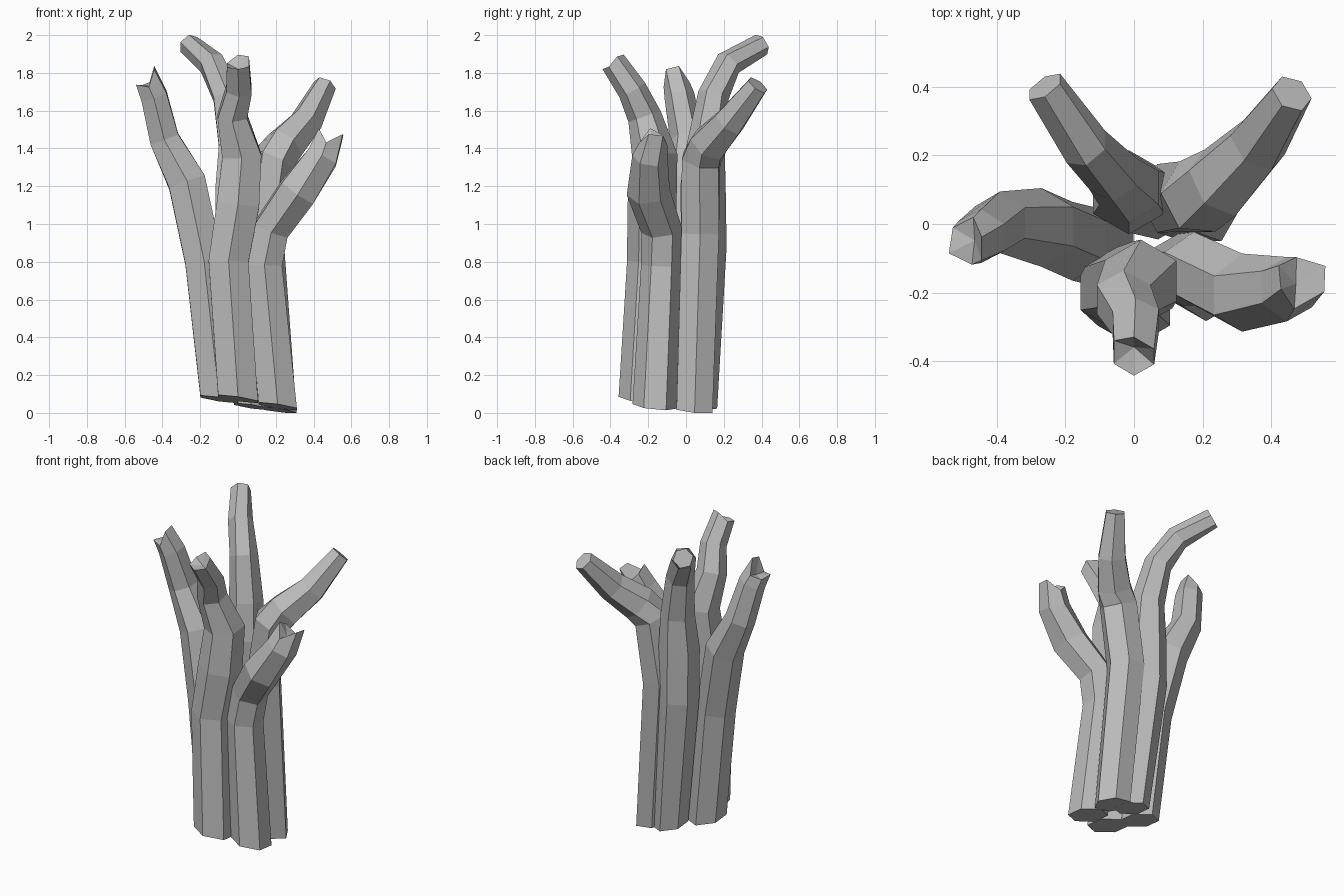
import bpy, bmesh, math
from mathutils import Vector

if "Cube" in bpy.data.objects:
    bpy.data.objects.remove(bpy.data.objects["Cube"])

SIDES = 6

stone = bpy.data.materials.new("plain grey")
stone.use_nodes = True
grey = (0.5, 0.5, 0.5, 1)
stone.diffuse_color = grey
stone.node_tree.nodes["Principled BSDF"].inputs["Base Color"].default_value = grey


def foot_height(x, y):
    """Slanted cut shared by the feet of all stems."""
    return max(0.0, 0.05 - 0.15 * x - 0.1 * y)


def stem(name, path, spin=0, jag=None):
    """Six-sided tube through (x, y, z, radius) points; jag breaks the tip."""
    bm = bmesh.new()
    pts = [Vector(p[:3]) for p in path]
    rings = []
    for i, p in enumerate(pts):
        before, after = pts[max(i - 1, 0)], pts[min(i + 1, len(pts) - 1)]
        tangent = (p - before).normalized() + (after - p).normalized()
        tangent.normalize()
        v = tangent.cross(Vector((1, 0, 0))).normalized()
        u = v.cross(tangent)
        ring = []
        for k in range(SIDES):
            a = math.tau * k / SIDES + math.radians(spin)
            co = p + path[i][3] * (u * math.cos(a) + v * math.sin(a))
            if i == 0:
                co.z = foot_height(co.x, co.y)
            elif jag and i == len(pts) - 1:
                co += tangent * jag[k]
            ring.append(bm.verts.new(co))
        rings.append(ring)
    # Side walls
    for low, high in zip(rings, rings[1:]):
        for k in range(SIDES):
            n = (k + 1) % SIDES
            bm.faces.new((low[k], low[n], high[n], high[k]))
    # Flat foot, and a flat or splintered tip
    bm.faces.new(rings[0])
    cap = bm.faces.new(rings[-1])
    if jag:
        hub = bmesh.ops.poke(bm, faces=[cap])["verts"][0]
        hub.co -= (pts[-1] - pts[-2]).normalized() * 0.04
    bmesh.ops.recalc_face_normals(bm, faces=bm.faces)
    mesh = bpy.data.meshes.new(name)
    bm.to_mesh(mesh)
    bm.free()
    mesh.materials.append(stone)
    obj = bpy.data.objects.new(name, mesh)
    bpy.context.collection.objects.link(obj)
    return obj


# Stem spreading to the -x side, broken tip
stem("side_stem", [
    (-.1, -.07, .1, .115), (-.18, -.05, .8, .115), (-.27, -.01, 1.22, .115),
    (-.39, .005, 1.45, .09), (-.445, -.035, 1.68, .08), (-.48, -.055, 1.76, .07),
], 30, [.05, -.03, -.02, .01, -.02, .05])

# Front stem, wavy with a broken tip leaning forward
stem("front_stem", [
    (0, -.235, .08, .122), (-.05, -.19, .8, .122), (0, -.18, 1.1, .13),
    (.02, -.165, 1.36, .12), (-.03, -.22, 1.57, .09),
    (.005, -.285, 1.71, .078), (0, -.38, 1.85, .068),
], 30, [.02, .01, -.02, 0, .01, 0])

# Tallest stem, bending backwards
stem("back_stem", [
    (.07, .06, .03, .105), (-.015, .095, .88, .12), (-.015, .09, 1.2, .12),
    (-.015, .105, 1.42, .1), (-.06, .145, 1.68, .083), (-.14, .225, 1.85, .073),
    (-.26, .4, 1.95, .06),
], 30)

# Stem reaching out to the back corner
stem("corner_stem", [
    (.2, .045, .02, .11), (.125, .075, .95, .115), (.185, .08, 1.34, .115),
    (.25, .12, 1.42, .11), (.36, .23, 1.54, .09), (.46, .38, 1.735, .062),
], 0)

# Short stem on the +x side, broken tip
stem("short_stem", [
    (.21, -.165, .03, .118), (.14, -.13, .78, .108), (.175, -.13, .97, .108),
    (.315, -.2, 1.17, .115), (.445, -.19, 1.35, .095), (.48, -.165, 1.45, .075),
], 30, [.05, -.02, .01, .03, -.04, .04])
